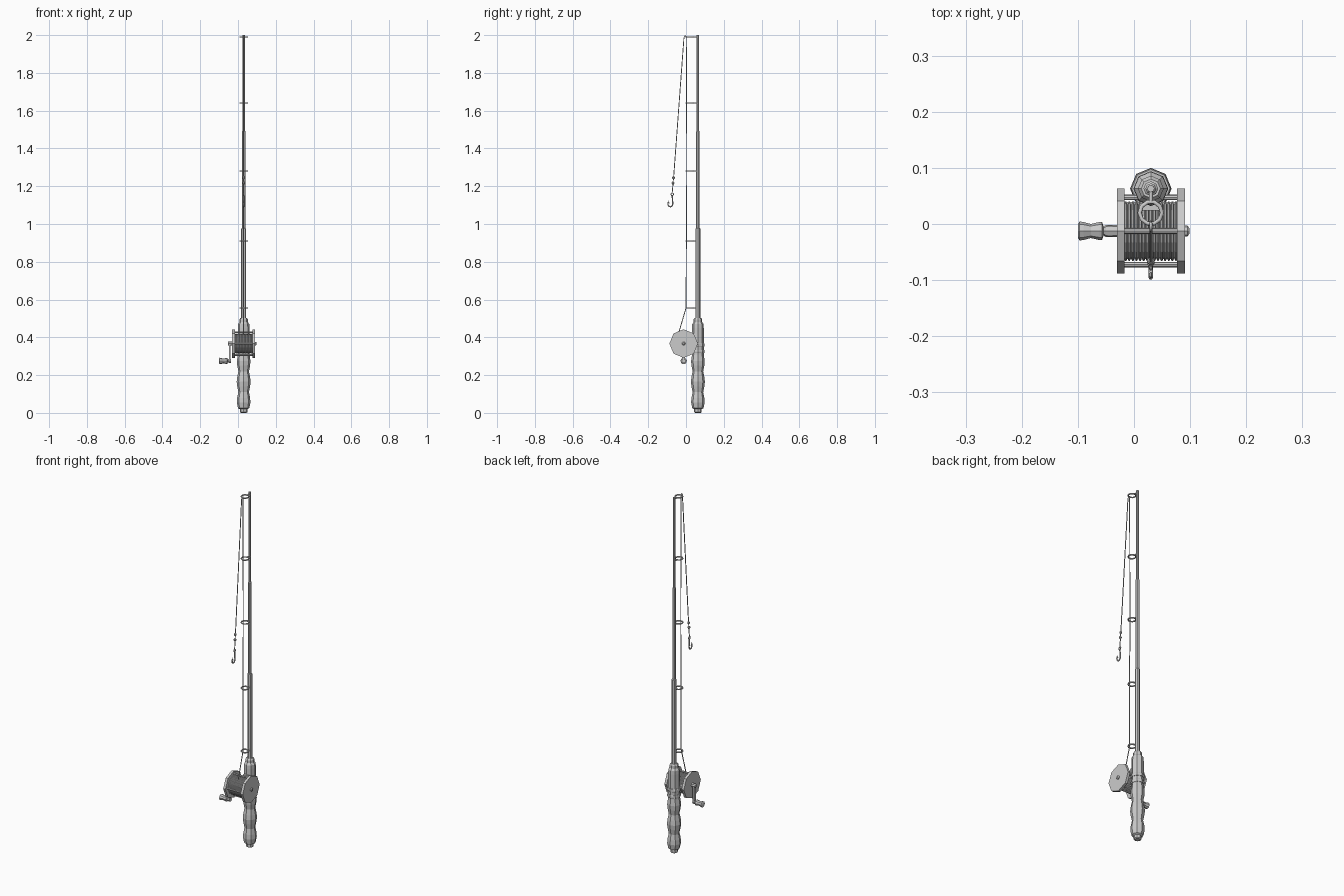
import bpy, bmesh, math
from mathutils import Matrix, Vector

if "Cube" in bpy.data.objects:
    bpy.data.objects.remove(bpy.data.objects["Cube"])

CX, CY = 0.03, 0.063          # rod axis
RY, RZ = -0.0125, 0.367       # reel axis


def lathe(name, profile, loc, axis='Z', n=8, phase=0.0):
    """Revolve (radius, height) pairs around an axis, with capped ends."""
    bm = bmesh.new()
    rings = []
    for r, h in profile:
        rings.append([bm.verts.new((r * math.cos(phase + 2 * math.pi * i / n),
                                    r * math.sin(phase + 2 * math.pi * i / n), h)) for i in range(n)])
    for a, b in zip(rings, rings[1:]):
        for i in range(n):
            j = (i + 1) % n
            bm.faces.new((a[i], a[j], b[j], b[i]))
    bm.faces.new(rings[0][::-1])
    bm.faces.new(rings[-1])
    rot = Matrix.Rotation(math.pi / 2, 4, 'Y') if axis == 'X' else Matrix()
    bm.transform(Matrix.Translation(loc) @ rot)
    return finish(name, bm)


def finish(name, bm):
    bmesh.ops.recalc_face_normals(bm, faces=bm.faces)
    me = bpy.data.meshes.new(name)
    bm.to_mesh(me)
    bm.free()
    ob = bpy.data.objects.new(name, me)
    bpy.context.collection.objects.link(ob)
    return ob


def tube(name, pts, r, closed=False, res=1, radii=None):
    """Sweep a round section along a polyline, stored as a mesh."""
    cu = bpy.data.curves.new(name, 'CURVE')
    cu.dimensions = '3D'
    cu.bevel_depth, cu.bevel_resolution, cu.use_fill_caps = r, res, True
    sp = cu.splines.new('POLY')
    sp.points.add(len(pts) - 1)
    for i, p in enumerate(pts):
        sp.points[i].co = (*p, 1)
        sp.points[i].radius = radii[i] if radii else 1
    sp.use_cyclic_u = closed
    tmp = bpy.data.objects.new(name + "_path", cu)
    bpy.context.collection.objects.link(tmp)
    bpy.context.view_layer.update()
    me = bpy.data.meshes.new_from_object(tmp.evaluated_get(bpy.context.evaluated_depsgraph_get()))
    bpy.data.objects.remove(tmp)
    ob = bpy.data.objects.new(name, me)
    bpy.context.collection.objects.link(ob)
    return ob


def circle(c, r, n, plane='XY'):
    out = []
    for i in range(n):
        a = 2 * math.pi * i / n
        u, v = r * math.cos(a), r * math.sin(a)
        out.append(Vector(c) + Vector((u, v, 0) if plane == 'XY' else (0, u, v)))
    return out


def box(name, c, s):
    bm = bmesh.new()
    bmesh.ops.create_cube(bm, size=1, matrix=Matrix.Translation(c) @ Matrix.Diagonal((*s, 1)))
    return finish(name, bm)


# grip with finger swells, butt cap and upper collar
lathe("grip", [(0.014, 0), (0.02, 0.004), (0.02, 0.02), (0.03, 0.025), (0.036, 0.055), (0.034, 0.08),
               (0.028, 0.11), (0.034, 0.14), (0.037, 0.165), (0.034, 0.19), (0.028, 0.22),
               (0.034, 0.25), (0.036, 0.275), (0.031, 0.31), (0.031, 0.45), (0.03, 0.47),
               (0.023, 0.48), (0.023, 0.495), (0.017, 0.503)], (CX, CY, 0))

# stepped rod
lathe("rod", [(0.013, 0.49), (0.013, 0.975), (0.0095, 0.978), (0.0095, 1.49),
              (0.0068, 1.493), (0.0065, 2.0)], (CX, CY, 0))

# reel seat clamp and foot
for z in (0.325, 0.36):
    lathe("seat_band", [(0.034, -0.008), (0.036, -0.005), (0.036, 0.005), (0.034, 0.008)], (CX, CY, z))
box("reel_foot", (CX, 0.034, 0.367), (0.03, 0.02, 0.1))
box("reel_bracket", (CX, 0.033, 0.367), (0.094, 0.012, 0.03))

# line guides
for z in (0.555, 0.91, 1.28, 1.64, 1.99):
    tube("guide_ring", circle((CX, 0.02, z), 0.02, 10), 0.0037, True)
    tube("guide_stem", [(CX, 0.04, z), (CX, CY, z)], 0.0037)

# reel side plates
for x in (-0.0235, 0.084):
    lathe("reel_plate", [(0.0755, -0.007), (0.0755, 0.007)], (x, RY, RZ), 'X')

# wound line on the spool, one ridge per turn
coils, step = 15, 0.096 / 15
prof = []
for k in range(coils):
    x0 = -0.018 + k * step
    prof += [(0.049, x0), (0.053, x0 + step * 0.3), (0.053, x0 + step * 0.7)]
prof.append((0.049, 0.078))
lathe("wound_line", prof, (0, RY, RZ), 'X', 16)

# pillars between the plates
for i in range(4):
    a = i * math.pi / 2
    lathe("reel_pillar", [(0.005, -0.02), (0.005, 0.08)],
          (0, RY + 0.06 * math.cos(a), RZ + 0.06 * math.sin(a)), 'X', 8)

# axle caps
lathe("axle_cap", [(0.0095, 0.088), (0.0095, 0.095), (0.005, 0.099)], (0, RY, RZ), 'X')
lathe("crank_axle", [(0.008, -0.054), (0.011, -0.05), (0.011, -0.028)], (0, RY, RZ), 'X')

# crank arm and knob
box("crank_arm", (-0.043, RY, 0.322), (0.009, 0.017, 0.105))
lathe("crank_knob", [(0.012, -0.1), (0.017, -0.097), (0.016, -0.09), (0.0125, -0.077),
                     (0.016, -0.062), (0.016, -0.057), (0.008, -0.054), (0.008, -0.05),
                     (0.011, -0.048), (0.011, -0.037)], (0, RY, 0.275), 'X')

# fishing line: reel to tip, then hanging down
tube("fishing_line", [(CX, -0.042, 0.412), (CX, 0.0, 0.555), (CX, 0.004, 1.28), (CX, 0.002, 1.994),
                      (CX, -0.006, 1.996), (CX, -0.011, 1.985), (CX, -0.066, 1.24)], 0.0026)

# swivel beads and leader
for y, z in ((-0.066, 1.245), (-0.069, 1.217)):
    lathe("swivel_bead", [(0.003, -0.008), (0.007, -0.003), (0.007, 0.003), (0.003, 0.008)], (CX, y, z))
tube("leader", [(CX, -0.066, 1.245), (CX, -0.073, 1.165)], 0.0026)

# hook with eye and barb
tube("hook_eye", circle((CX, -0.073, 1.157), 0.007, 8, 'YZ'), 0.003, True)
bend = [(CX, -0.083 + 0.013 * math.cos(a), 1.107 - 0.016 * math.sin(a))
        for a in [math.pi * i / 6 for i in range(7)]]
tube("hook", [(CX, -0.073, 1.15)] + bend + [(CX, -0.094, 1.125)], 0.0038,
     radii=[1] * 8 + [0.2])
tube("hook_barb", [(CX, -0.095, 1.12), (CX, -0.087, 1.108)], 0.002)
